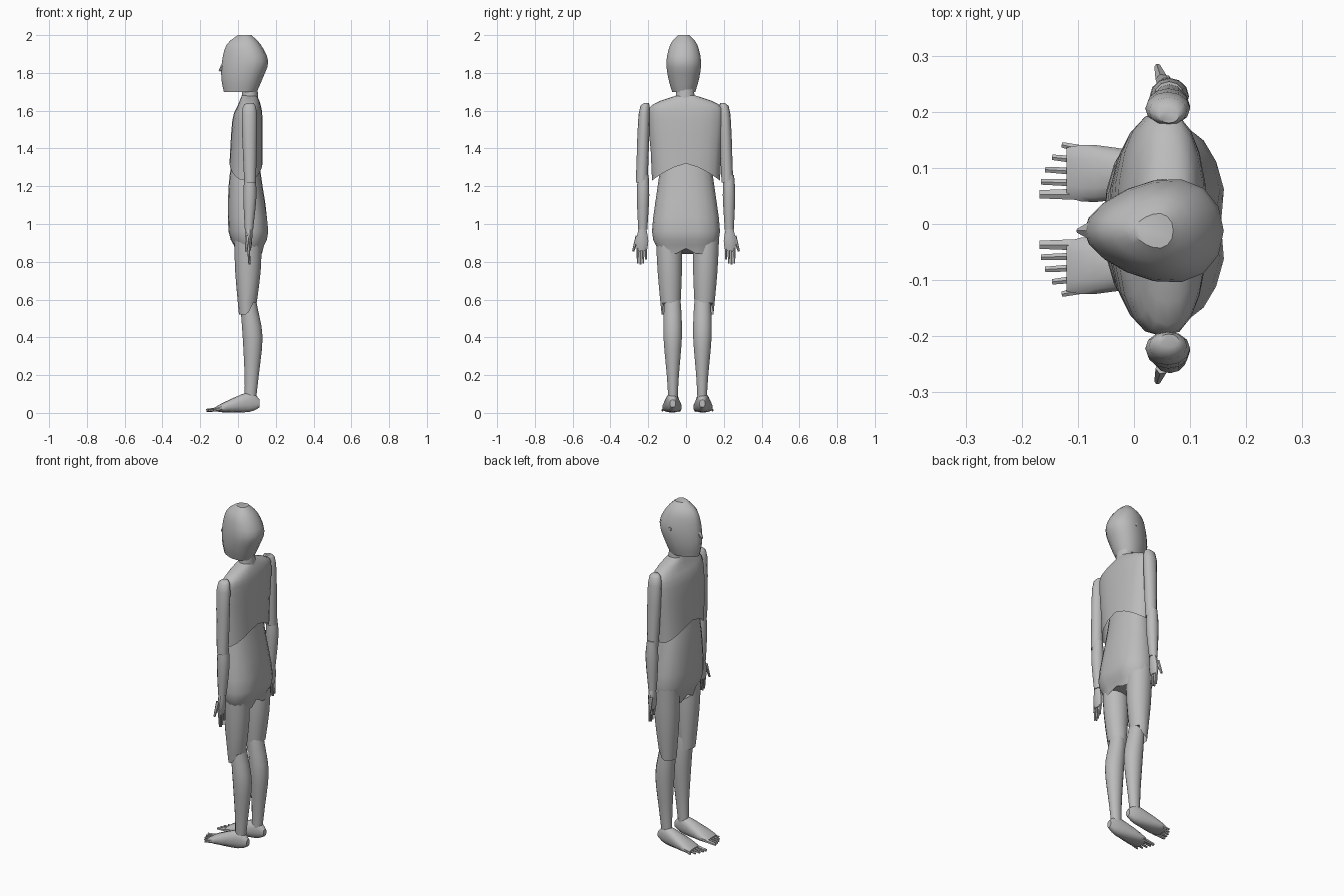
import bpy, bmesh, math
from mathutils import Vector

cube = bpy.data.objects.get("Cube")
if cube:
    bpy.data.objects.remove(cube, do_unlink=True)

gray = bpy.data.materials.new("plain gray")
gray.use_nodes = True
gray.diffuse_color = (0.5, 0.5, 0.5, 1)
gray.node_tree.nodes["Principled BSDF"].inputs["Base Color"].default_value = gray.diffuse_color
parts = []


def finish(name, bm):
    bmesh.ops.recalc_face_normals(bm, faces=bm.faces)
    mesh = bpy.data.meshes.new(name)
    bm.to_mesh(mesh)
    bm.free()
    mesh.materials.append(gray)
    obj = bpy.data.objects.new(name, mesh)
    bpy.context.collection.objects.link(obj)
    parts.append(obj)


def signed_power(value, exponent):
    return math.copysign(abs(value) ** exponent, value)


def smooth_rings(keys, steps=3):
    """Fill in rings between the key rings along a smooth spline."""
    keys = [Vector(key) for key in keys]
    padded = [keys[0]] + keys + [keys[-1]]
    rings = []
    for before, start, end, after in zip(padded, padded[1:], padded[2:], padded[3:]):
        for step in range(steps):
            t = step / steps
            bend = (end - before) * (t - 1) + (after - start) * t
            mix = start.lerp(end, t * t * (3 - 2 * t))
            rings.append(mix + bend * (t * (t - 1) / 2))
    return rings + [keys[-1]]


def loft(name, keys, line=(0, 0), side=1, shift=0, sides=14, along_x=False,
         egg=0, square=1, caps=True, shape=None):
    """Skin key rings of (position, depth from, depth to, half width).

    The width is centred on a straight line between two y positions."""
    bm = bmesh.new()
    loops = []
    rings = smooth_rings(keys)
    for index, (position, near, far, half) in enumerate(rings):
        last = index == len(rings) - 1
        middle = line[0] + (line[1] - line[0]) * index / (len(rings) - 1)
        loop = []
        for k in range(sides):
            angle = math.tau * k / sides
            c = signed_power(math.cos(angle), square)
            s = signed_power(math.sin(angle), square)
            depth = (near + far) / 2 + (far - near) / 2 * c
            y = shift + side * (middle + half * s * (1 + egg * c))
            co = Vector((position, y, depth) if along_x else (depth, y, position))
            if shape:
                shape(co, last)
            loop.append(bm.verts.new(co))
        loops.append(loop)
    for low, high in zip(loops, loops[1:]):
        for k in range(sides):
            n = (k + 1) % sides
            bm.faces.new((low[k], low[n], high[n], high[k]))
    if caps:
        bm.faces.new(loops[0])
        bm.faces.new(loops[-1])
    finish(name, bm)


def digit(name, start, end, thick, thin):
    """Tapered finger, toe, nose or ear between two points."""
    start, end = Vector(start), Vector(end)
    bm = bmesh.new()
    bmesh.ops.create_cone(bm, cap_ends=True, segments=6, radius1=thick, radius2=thin,
                          depth=(end - start).length)
    turn = (end - start).to_track_quat("Z", "Y")
    for vert in bm.verts:
        vert.co = turn @ vert.co + (start + end) / 2
    finish(name, bm)


# Ragged hems and the seat
def chest_hem(co, last):
    if last:
        co.z -= 0.09 * min(1, abs(co.y) / 0.18) ** 1.5


def seat_form(co, last):
    if co.x > 0.1 and abs(co.y) < 0.02 and co.z < 1.1:
        co.x -= 0.01
    if last:
        co.z -= 0.03 * math.sin(min(1, abs(co.y) / 0.15) * math.pi)


def knee_hem(co, last):
    if last:
        co.z += 2 * max(0, co.x - 0.05)


# Head with a narrow face, and neck
head_y = -0.012
loft("head", [
    (2, 0, 0.07, 0.03),
    (1.95, -0.06, 0.12, 0.07),
    (1.86, -0.085, 0.16, 0.09),
    (1.77, -0.088, 0.13, 0.08),
    (1.7, -0.075, 0.1, 0.06)], sides=16, egg=0.27, shift=head_y)
digit("nose", (-0.07, head_y, 1.84), (-0.1, head_y, 1.81), 0.02, 0.004)
digit("right_ear", (0.05, 0.06, 1.86), (0.05, 0.08, 1.86), 0.02, 0.01)
loft("neck", [(1.78, 0.02, 0.1, 0.045), (1.6, 0.02, 0.11, 0.055)], shift=-0.005)

# Chest shell, open at its hem, over the hips
loft("chest", [
    (1.68, 0.02, 0.1, 0.05),
    (1.63, 0, 0.12, 0.18),
    (1.55, -0.03, 0.13, 0.2),
    (1.32, -0.045, 0.13, 0.18)],
    sides=20, square=0.85, caps=False, shape=chest_hem)
loft("abdomen_and_hips", [
    (1.34, -0.03, 0.11, 0.13),
    (1.2, -0.05, 0.13, 0.15),
    (0.96, -0.05, 0.165, 0.18),
    (0.87, -0.01, 0.13, 0.15)],
    sides=20, square=0.9, shape=seat_form)

# Mirrored limbs
for word, side in (("left", -1), ("right", 1)):
    leg = dict(side=side, shift=0.008)
    loft(word + "_thigh", [
        (0.95, -0.02, 0.125, 0.07),
        (0.75, -0.015, 0.12, 0.066),
        (0.52, 0.005, 0.09, 0.05)],
        line=(0.1, 0.088), caps=False, shape=knee_hem, **leg)
    loft(word + "_shin", [
        (0.62, 0.02, 0.09, 0.04),
        (0.55, 0.015, 0.105, 0.047),
        (0.4, 0.025, 0.13, 0.05),
        (0.2, 0.035, 0.11, 0.033),
        (0.07, 0.035, 0.095, 0.025)], line=(0.08, 0.077), **leg)
    loft(word + "_foot", [
        (0.115, 0.03, 0.07, 0.015),
        (0.06, 0.005, 0.11, 0.032),
        (-0.07, 0.002, 0.058, 0.052),
        (-0.12, 0.01, 0.03, 0.045)],
        line=(0.078, 0.084), along_x=True, square=0.85, **leg)
    for n in range(5):
        y = leg["shift"] + side * (0.045 + 0.02 * n)
        thick = 0.008 if n else 0.012
        digit(f"{word}_toe_{n + 1}", (-0.09, y, 0.02),
              (-0.168 + 0.0025 * n * n, y + side * 0.002 * n, 0.013), thick, thick * 0.7)

    loft(word + "_upper_arm", [
        (1.64, 0.045, 0.08, 0.012),
        (1.58, 0.02, 0.1, 0.03),
        (1.22, 0.033, 0.095, 0.031)],
        line=(0.2, 0.227), sides=12, side=side, shift=-0.008)
    loft(word + "_forearm", [
        (1.26, 0.035, 0.09, 0.028),
        (1.15, 0.028, 0.098, 0.033),
        (0.97, 0.036, 0.08, 0.024)],
        line=(0.226, 0.229), sides=12, side=side)
    loft(word + "_hand", [
        (0.99, 0.042, 0.076, 0.018),
        (0.91, 0.038, 0.075, 0.034),
        (0.86, 0.042, 0.068, 0.027)],
        line=(0.23, 0.234), sides=10, side=side)
    for n in range(4):
        y = side * (0.212 + 0.0145 * n)
        tip = 0.785 + 0.007 * (n - 2) ** 2
        digit(f"{word}_finger_{n + 1}", (0.056, y, 0.88), (0.06, y, tip), 0.0085, 0.005)
    digit(word + "_thumb", (0.05, side * 0.256, 0.935), (0.042, side * 0.28, 0.855), 0.012, 0.006)

# Smooth shading with crisp edges
bpy.ops.object.select_all(action="DESELECT")
for obj in parts:
    obj.select_set(True)
bpy.context.view_layer.objects.active = parts[0]
bpy.ops.object.shade_smooth_by_angle(angle=math.radians(40))
